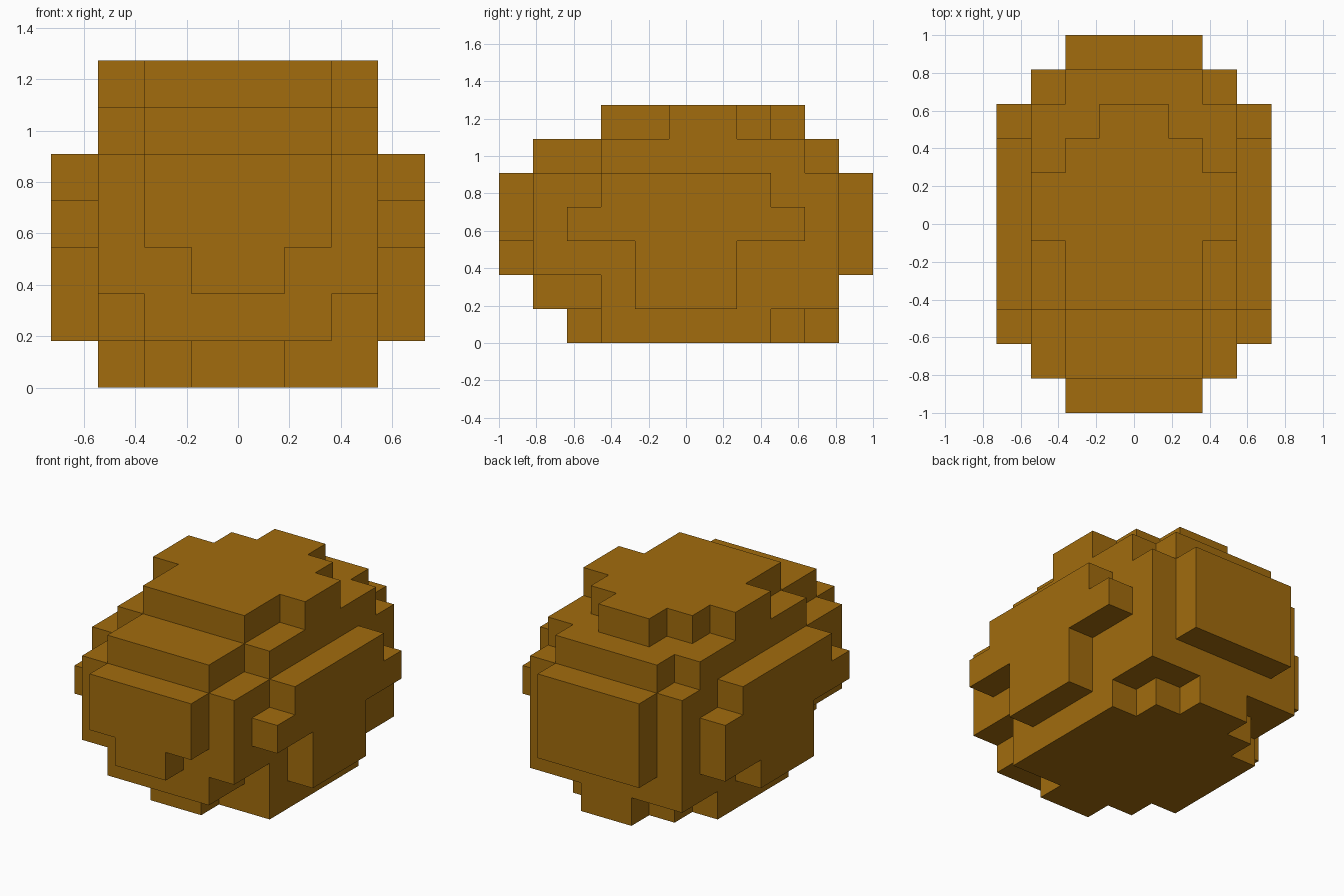
import bpy, bmesh
from mathutils import Vector

if "Cube" in bpy.data.objects:
    bpy.data.objects.remove(bpy.data.objects["Cube"])

U = 2 / 11            # edge length of one block
cells = set()


def fill(x0, x1, y0, y1, z0, z1):
    """Fill blocks; x and z in block units, y from the front face (0..11)."""
    cells.update((x, y, z) for x in range(x0, x1)
                 for y in range(y0, y1) for z in range(z0, z1))


def band(w, y0, y1, z0, z1):
    """Slab symmetric about x = 0 with half width w."""
    fill(-w, w, y0, y1, z0, z1)


# bottom layer, stepped in towards the back
band(1, 2, 10, 0, 1)
band(2, 3, 9, 0, 1)
fill(-3, -2, 4, 8, 0, 1)
fill(2, 3, 3, 8, 0, 1)

# core
band(2, 1, 10, 1, 2)
band(3, 3, 10, 1, 2)
band(3, 1, 10, 2, 5)

# front and back bulges
band(1, 0, 1, 2, 3)
band(2, 0, 1, 3, 5)
band(2, 10, 11, 2, 5)

# side bulges
for s in (-4, 3):
    fill(s, s + 1, 4, 7, 1, 3)
    fill(s, s + 1, 2, 9, 3, 4)
    fill(s, s + 1, 3, 8, 4, 5)
fill(-4, -3, 4, 9, 2, 3)

# shoulder layer
band(2, 1, 10, 5, 6)
band(3, 3, 9, 5, 6)

# cap
band(3, 5, 7, 6, 7)
band(2, 3, 8, 6, 7)
band(1, 3, 9, 6, 7)

# skin the filled blocks: only faces with no neighbour
bm = bmesh.new()
corner = {}


def vert(p):
    key = tuple(p)
    if key not in corner:
        corner[key] = bm.verts.new((p[0] * U, (p[1] - 5.5) * U, p[2] * U))
    return corner[key]


for c in sorted(cells):
    for axis in range(3):
        a, b = Vector((0, 0, 0)), Vector((0, 0, 0))
        a[(axis + 1) % 3] = 1
        b[(axis + 2) % 3] = 1
        for side in (0, 1):
            n = list(c)
            n[axis] += 1 if side else -1
            if tuple(n) in cells:
                continue
            o = Vector(c)
            o[axis] += side
            quad = [o, o + a, o + a + b, o + b]
            if not side:
                quad.reverse()
            bm.faces.new([vert([round(v) for v in p]) for p in quad])

# merge coplanar block faces into clean flat panels
bmesh.ops.dissolve_limit(bm, angle_limit=0.01, verts=bm.verts[:], edges=bm.edges[:])
mesh = bpy.data.meshes.new("blocky_body")
bm.to_mesh(mesh)
bm.free()

mat = bpy.data.materials.new("amber_brown")
mat.diffuse_color = (0.36, 0.15, 0.004, 1)
mat.use_nodes = True
mat.node_tree.nodes["Principled BSDF"].inputs["Base Color"].default_value = mat.diffuse_color
mesh.materials.append(mat)
body = bpy.data.objects.new("blocky_body", mesh)
bpy.context.collection.objects.link(body)
